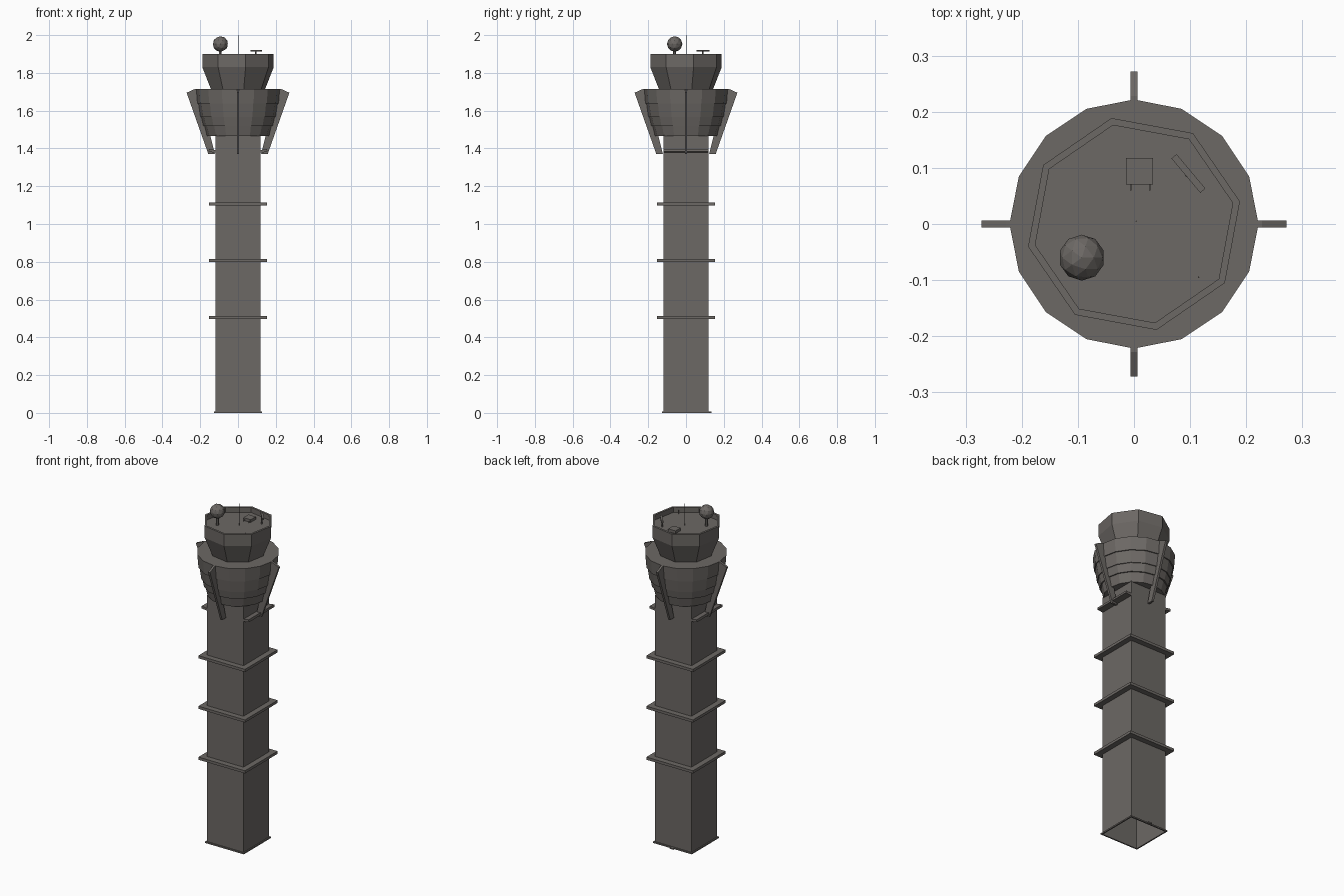
import bpy, bmesh, math
from mathutils import Matrix, Vector

if "Cube" in bpy.data.objects:
    bpy.data.objects.remove(bpy.data.objects["Cube"])

grey = bpy.data.materials.new("dark_warm_grey")
grey.diffuse_color = (0.15, 0.138, 0.128, 1)
grey.use_nodes = True
grey.node_tree.nodes["Principled BSDF"].inputs["Base Color"].default_value = grey.diffuse_color


def finish(bm, name):
    bmesh.ops.recalc_face_normals(bm, faces=bm.faces)
    me = bpy.data.meshes.new(name)
    bm.to_mesh(me)
    bm.free()
    me.materials.append(grey)
    ob = bpy.data.objects.new(name, me)
    bpy.context.collection.objects.link(ob)
    return ob


def lathe(name, profile, n, rot=0.0, cap=True, closed=False):
    """Sweep (radius, z) points round z with n flat sides."""
    bm = bmesh.new()
    loops = [[bm.verts.new((r * math.cos(rot + math.tau * i / n),
                            r * math.sin(rot + math.tau * i / n), z))
              for i in range(n)] for r, z in profile]
    pairs = list(zip(loops, loops[1:]))
    if closed:
        pairs.append((loops[-1], loops[0]))
    for a, b in pairs:
        for i in range(n):
            j = (i + 1) % n
            bm.faces.new((a[i], a[j], b[j], b[i]))
    if cap and not closed:
        bm.faces.new(loops[0])
        bm.faces.new(loops[-1])
    return finish(bm, name)


def box(name, centre, size, rot_z=0.0, rot_y=0.0):
    bm = bmesh.new()
    m = (Matrix.Translation(centre) @ Matrix.Rotation(rot_z, 4, 'Z')
         @ Matrix.Rotation(rot_y, 4, 'Y') @ Matrix.Diagonal((*size, 1)))
    bmesh.ops.create_cube(bm, size=1, matrix=m)
    return finish(bm, name)


def rod(name, x, y, z0, z1, r):
    bm = bmesh.new()
    bmesh.ops.create_cone(bm, cap_ends=True, segments=6, radius1=r, radius2=r,
                          depth=z1 - z0, matrix=Matrix.Translation((x, y, (z0 + z1) / 2)))
    return finish(bm, name)


def square_frame(name, inner, outer, z0, z1):
    k = math.sqrt(2)
    return lathe(name, [(inner * k, z0), (outer * k, z0), (outer * k, z1), (inner * k, z1)],
                 4, math.pi / 4, closed=True)


# Square shaft, open underneath, with flange and ledges
k = math.sqrt(2)
lathe("shaft", [(0.12 * k, 0.0), (0.12 * k, 1.47)], 4, math.pi / 4, cap=False)
square_frame("base_flange", 0.119, 0.127, 0.0, 0.008)
for i, z in enumerate((0.505, 0.807, 1.107)):
    square_frame(f"shaft_ledge_{i + 1}", 0.119, 0.153, z - 0.008, z + 0.008)
box("door_step", (0, 0.13, 0.004), (0.024, 0.012, 0.008))

# Side shelves under the pod
for side, s in (("right", 1), ("left", -1)):
    box(f"shelf_{side}", (s * 0.137, 0, 1.387), (0.036, 0.24, 0.014), rot_y=s * -0.15)

# Stepped sixteen-sided pod
tiers = [(0.165, 0.178, 1.465, 1.52), (0.185, 0.195, 1.52, 1.567),
         (0.200, 0.210, 1.567, 1.637), (0.216, 0.222, 1.637, 1.715)]
profile = []
for r0, r1, z0, z1 in tiers:
    profile += [(r0, z0), (r1, z1)]
lathe("pod", profile, 16)

# Four slanted fins
fin = [(0.122, 1.37), (0.157, 1.37), (0.272, 1.695), (0.228, 1.715),
       (0.19, 1.715), (0.147, 1.47)]
for i in range(4):
    bm = bmesh.new()
    face = bm.faces.new([bm.verts.new((x, -0.0065, z)) for x, z in fin])
    ext = bmesh.ops.extrude_face_region(bm, geom=[face])
    bmesh.ops.translate(bm, vec=Vector((0, 0.013, 0)),
                        verts=[v for v in ext["geom"] if isinstance(v, bmesh.types.BMVert)])
    bmesh.ops.rotate(bm, cent=(0, 0, 0), matrix=Matrix.Rotation(i * math.pi / 2, 3, 'Z'),
                     verts=bm.verts)
    finish(bm, f"fin_{i + 1}")

# Eight-sided control cab with recessed roof
lathe("control_cab", [(0.145, 1.71), (0.193, 1.83), (0.193, 1.9), (0.18, 1.9), (0.18, 1.87)],
      8, math.radians(12))

# Roof equipment
bm = bmesh.new()
bmesh.ops.create_icosphere(bm, subdivisions=2, radius=0.041,
                           matrix=Matrix.Translation((-0.093, -0.06, 1.953)))
finish(bm, "radar_dome")
rod("dome_stem", -0.093, -0.06, 1.868, 1.92, 0.008)
box("radar_bar", (0.097, 0.09, 1.917), (0.08, 0.012, 0.01), rot_z=math.radians(-50))
rod("radar_stem", 0.094, 0.088, 1.868, 1.914, 0.004)
box("roof_hatch", (0.01, 0.094, 1.877), (0.048, 0.048, 0.018))
for i, x in enumerate((-0.006, 0.028)):
    box(f"hatch_foot_{i + 1}", (x, 0.066, 1.873), (0.003, 0.012, 0.008))
rod("mast", 0.004, 0.005, 1.868, 2.0, 0.0012)
rod("short_aerial", 0.115, -0.095, 1.868, 1.895, 0.0015)
